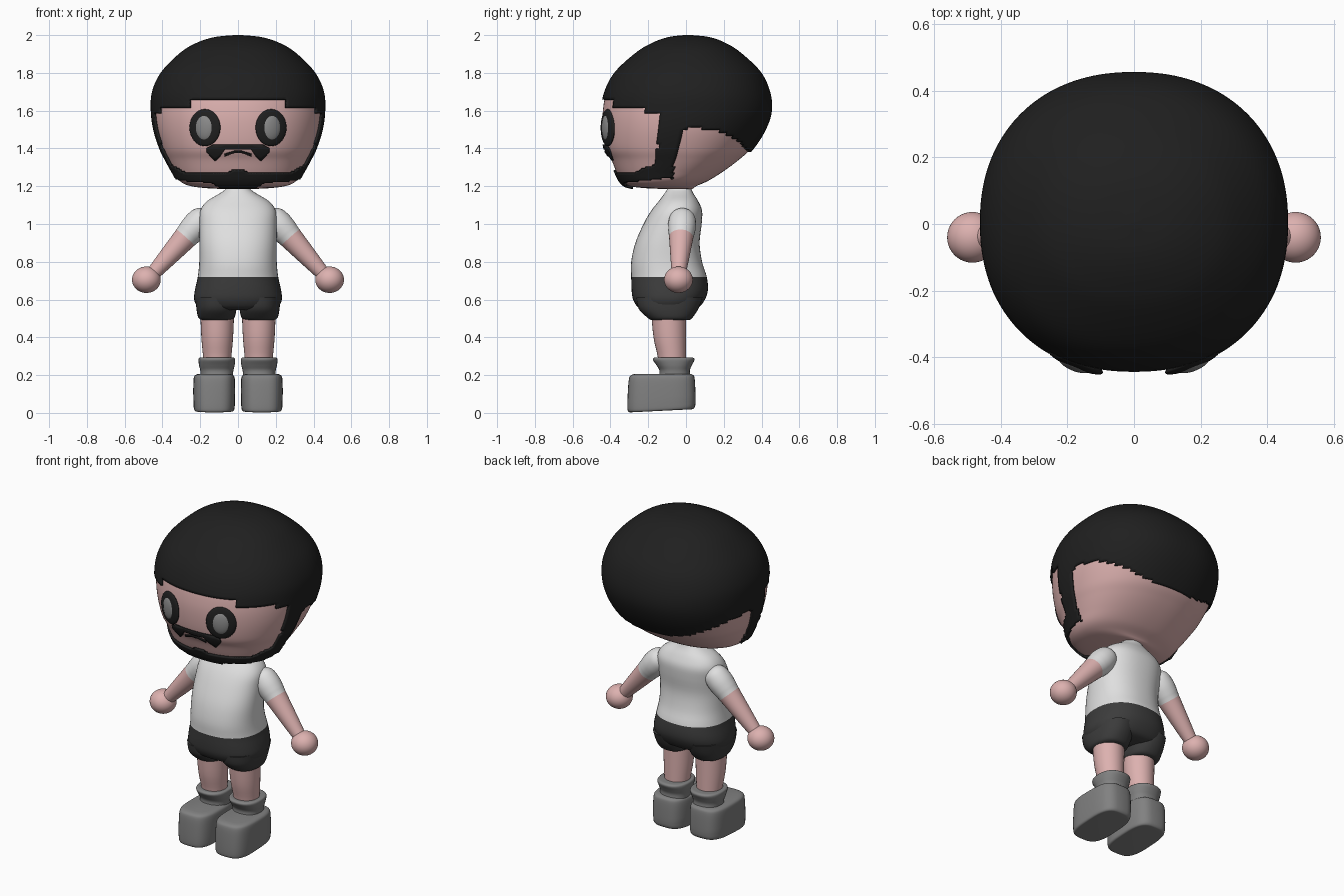
import bpy, bmesh, math
from mathutils import Matrix, Vector

cube = bpy.data.objects.get("Cube")
if cube:
    bpy.data.objects.remove(cube, do_unlink=True)


def material(name, r, g, b):
    m = bpy.data.materials.new(name)
    m.use_nodes = True
    m.diffuse_color = (r, g, b, 1)
    m.node_tree.nodes["Principled BSDF"].inputs["Base Color"].default_value = (r, g, b, 1)
    return m


SKIN = material("skin pink", 0.72, 0.44, 0.43)
HAIR = material("hair black", 0.014, 0.014, 0.014)
WHITE = material("shirt white", 0.74, 0.74, 0.74)
DARK = material("shorts charcoal", 0.045, 0.045, 0.045)
GREY = material("shoe grey", 0.22, 0.22, 0.22)
EYE = material("eye grey", 0.25, 0.25, 0.25)


def finish(name, bm, mats, angle=50):
    me = bpy.data.meshes.new(name)
    bm.to_mesh(me)
    bm.free()
    for m in mats:
        me.materials.append(m)
    ob = bpy.data.objects.new(name, me)
    bpy.context.collection.objects.link(ob)
    bpy.ops.object.select_all(action='DESELECT')
    ob.select_set(True)
    bpy.context.view_layer.objects.active = ob
    bpy.ops.object.shade_smooth_by_angle(angle=math.radians(angle))
    return ob


def refine(rows, sub):
    """Smooth spline through the rows of a profile."""
    out = []
    for i in range(len(rows) - 1):
        quad = [rows[max(0, i - 1)], rows[i], rows[i + 1], rows[min(len(rows) - 1, i + 2)]]
        for k in range(sub):
            t = k / sub
            out.append([0.5 * (2 * b + (c - a) * t + (2 * a - 5 * b + 4 * c - d) * t * t
                               + (3 * b - a - 3 * c + d) * t ** 3) for a, b, c, d in zip(*quad)])
    return out + [list(rows[-1])]


def loft(rows, n=40, power=2.0, sub=4, cx=0.0):
    """Stack of rounded rings; each row is height, half width, front y, back y."""
    bm = bmesh.new()
    rings = []
    for z, hw, yf, yb in refine(rows, sub):
        ring = []
        for i in range(n):
            a = 2 * math.pi * i / n
            c, s = math.cos(a), math.sin(a)
            x = math.copysign(abs(c) ** (2 / power), c) * hw
            y = math.copysign(abs(s) ** (2 / power), s) * (yb - yf) / 2
            ring.append(bm.verts.new((cx + x, (yf + yb) / 2 + y, z)))
        rings.append(ring)
    for lo, hi in zip(rings, rings[1:]):
        for i in range(n):
            j = (i + 1) % n
            bm.faces.new((lo[i], lo[j], hi[j], hi[i]))
    bm.faces.new(rings[0][::-1])
    bm.faces.new(rings[-1])
    bm.normal_update()
    return bm


def lerp(points, t):
    """Piecewise straight line through (t, value) points."""
    if t <= points[0][0]:
        return points[0][1]
    for (a, va), (b, vb) in zip(points, points[1:]):
        if t <= b:
            return va + (vb - va) * (t - a) / (b - a)
    return points[-1][1]


# Head
HEAD = [(1.185, .07, -.10, .03), (1.19, .17, -.22, .04), (1.203, .26, -.31, .06),
        (1.23, .31, -.345, .12), (1.28, .342, -.37, .20), (1.34, .375, -.395, .28),
        (1.4, .405, -.425, .345), (1.5, .437, -.44, .41), (1.6, .45, -.44, .443),
        (1.7, .443, -.42, .433), (1.8, .395, -.365, .385), (1.9, .295, -.255, .28),
        (1.95, .21, -.17, .20), (1.978, .12, -.09, .12), (1.988, .02, -.01, .03)]
POWER = 2.2
finish("head", loft(HEAD, 160, POWER, 7), [SKIN])
FINE = refine(HEAD, 7)


def face_y(x, z):
    """Depth of the front of the head at x, z."""
    hw, yf, yb = [lerp([(r[0], r[k]) for r in FINE], z) for k in (1, 2, 3)]
    return (yf + yb) / 2 - (yb - yf) / 2 * (1 - abs(x / hw) ** POWER) ** (1 / POWER)


# Hair, sideburns and beard as one thin shell over the head
def is_hair(p):
    ax = abs(p.x)
    if p.y < -.14:
        edge = 1.66 if p.y < -.375 else 1.62 if p.y < -.21 else 1.59
    else:
        edge = lerp([(0, 1.51), (.15, 1.505), (.27, 1.45), (.34, 1.38)], p.y)
    front = lerp([(1.27, -.18), (1.4, -.15), (1.57, -.13)], p.z)
    rear = lerp([(1.27, -.07), (1.4, -.05), (1.51, 0)], p.z)
    if p.y < 0:
        if p.z > (edge if p.y < front else 1.5) and p.y < rear:
            return True
        if p.z > 1.255 and front < p.y < rear:
            return True
        top = lerp([(.04, 1.285), (.06, 1.272), (.28, 1.275), (.36, 1.32)], ax)
        low = lerp([(.09, 1.198), (.14, 1.225), (.3, 1.235), (.34, 1.255)], ax)
        return low < p.z < top and p.y < rear
    return p.z > edge


bm = loft(HEAD, 160, POWER, 7)
bmesh.ops.delete(bm, geom=[f for f in bm.faces if not is_hair(f.calc_center_median())],
                 context='FACES')
hair = finish("hair_and_beard", bm, [HAIR])
shell = hair.modifiers.new("thickness", 'SOLIDIFY')
shell.thickness = 0.012
shell.offset = 1


# Moustache and mouth follow the face
def face_strip(name, top, bottom, reach, mat):
    bm = bmesh.new()
    cols, steps = [], 48
    for i in range(steps + 1):
        x = reach * (2 * i / steps - 1)
        lo, hi = lerp(bottom, abs(x)), lerp(top, abs(x))
        col = []
        for k in range(5):
            z = lo + (hi - lo) * k / 4
            col.append(bm.verts.new((x, face_y(x, z) - .003, z)))
        cols.append(col)
    for a, b in zip(cols, cols[1:]):
        for k in range(4):
            bm.faces.new((a[k], b[k], b[k + 1], a[k + 1]))
    bm.normal_update()
    ob = finish(name, bm, [mat])
    mod = ob.modifiers.new("thickness", 'SOLIDIFY')
    mod.thickness = 0.009
    mod.offset = 1


face_strip("moustache", [(.13, 1.422), (.16, 1.405)],
           [(.07, 1.397), (.09, 1.365), (.12, 1.335), (.165, 1.385)], .163, HAIR)
face_strip("mouth", [(.02, 1.388), (.07, 1.373)], [(.02, 1.379), (.07, 1.362)], .07, HAIR)


def ellipsoid(name, loc, size, mat, turn=0):
    bm = bmesh.new()
    bmesh.ops.create_uvsphere(bm, u_segments=40, v_segments=24, radius=1)
    bm.transform(Matrix.Translation(loc) @ Matrix.Rotation(turn, 4, 'Z')
                 @ Matrix.Diagonal((*size, 1)))
    finish(name, bm, [mat])


# Shirt and shorts
TORSO = [(.545, .17, -.22, .03), (.56, .212, -.255, .07), (.6, .232, -.28, .10),
         (.65, .228, -.288, .116), (.72, .213, -.29, .11), (.8, .205, -.29, .085),
         (.9, .205, -.268, .072), (1.0, .205, -.225, .083), (1.07, .2, -.185, .085),
         (1.12, .165, -.145, .065), (1.16, .10, -.115, .04), (1.185, .066, -.10, .03),
         (1.21, .064, -.10, .03)]
bm = loft(TORSO, 48, 2.3)
for f in bm.faces:
    f.material_index = int(f.calc_center_median().z < .72)
finish("shirt_and_shorts", bm, [WHITE, DARK])

# Paired parts
for side, s in (("left", 1), ("right", -1)):
    # Eyes
    turn = s * math.radians(22)
    eye = Vector((s * .175, face_y(.175, 1.51), 1.51))
    out = Vector((math.sin(turn), -math.cos(turn), 0))
    ellipsoid(side + "_eye_rim", eye, (.088, .02, .098), HAIR, turn)
    ellipsoid(side + "_eye", eye + out * .004, (.054, .024, .071), EYE, turn)

    # Arm with sleeve, and hand
    shoulder, wrist = Vector((s * .205, -.02, 1.01)), Vector((s * .47, -.04, .715))
    radii = [(-.075, .015), (-.06, .045), (-.03, .067), (.02, .074), (.07, .07),
             (.11, .064), (.25, .05), (.38, .036)]
    bm = loft([(t, r, -r, r) for t, r in radii], 28)
    for f in bm.faces:
        f.material_index = int(f.calc_center_median().z > .11)
    bm.transform(Matrix.Translation(shoulder)
                 @ (wrist - shoulder).to_track_quat('Z', 'Y').to_matrix().to_4x4())
    finish(side + "_arm", bm, [WHITE, SKIN])
    ellipsoid(side + "_hand", (s * .485, -.04, .705), (.076, .076, .07), SKIN)

    # Shorts leg, bare leg, boot cuff and shoe
    finish(side + "_shorts_leg", loft([(.492, .08, -.185, .02), (.505, .096, -.205, .035),
           (.55, .106, -.25, .065), (.61, .11, -.265, .09)], 32, 2.3, cx=s * .114), [DARK])
    finish(side + "_leg", loft([(.24, .07, -.145, 0), (.3, .075, -.15, 0),
           (.4, .084, -.172, 0), (.54, .09, -.185, 0)], 32, cx=s * .11), [SKIN])
    finish(side + "_boot_cuff", loft([(.17, .085, -.15, .03), (.22, .087, -.14, .02),
           (.25, .094, -.155, .03), (.28, .097, -.175, .045), (.292, .092, -.168, .038),
           (.294, .078, -.153, .02)], 32, 2.3, cx=s * .112), [GREY])
    bm = loft([(.002, .09, -.29, .03), (.006, .104, -.305, .042), (.03, .109, -.31, .05),
               (.11, .111, -.308, .05), (.18, .109, -.302, .046), (.2, .1, -.29, .038),
               (.207, .08, -.265, .02)], 40, 3.2, cx=s * .126)
    for v in bm.verts:
        if v.co.z < .05:
            v.co.z += .05 * (v.co.y + .31)
    finish(side + "_shoe", bm, [GREY])
